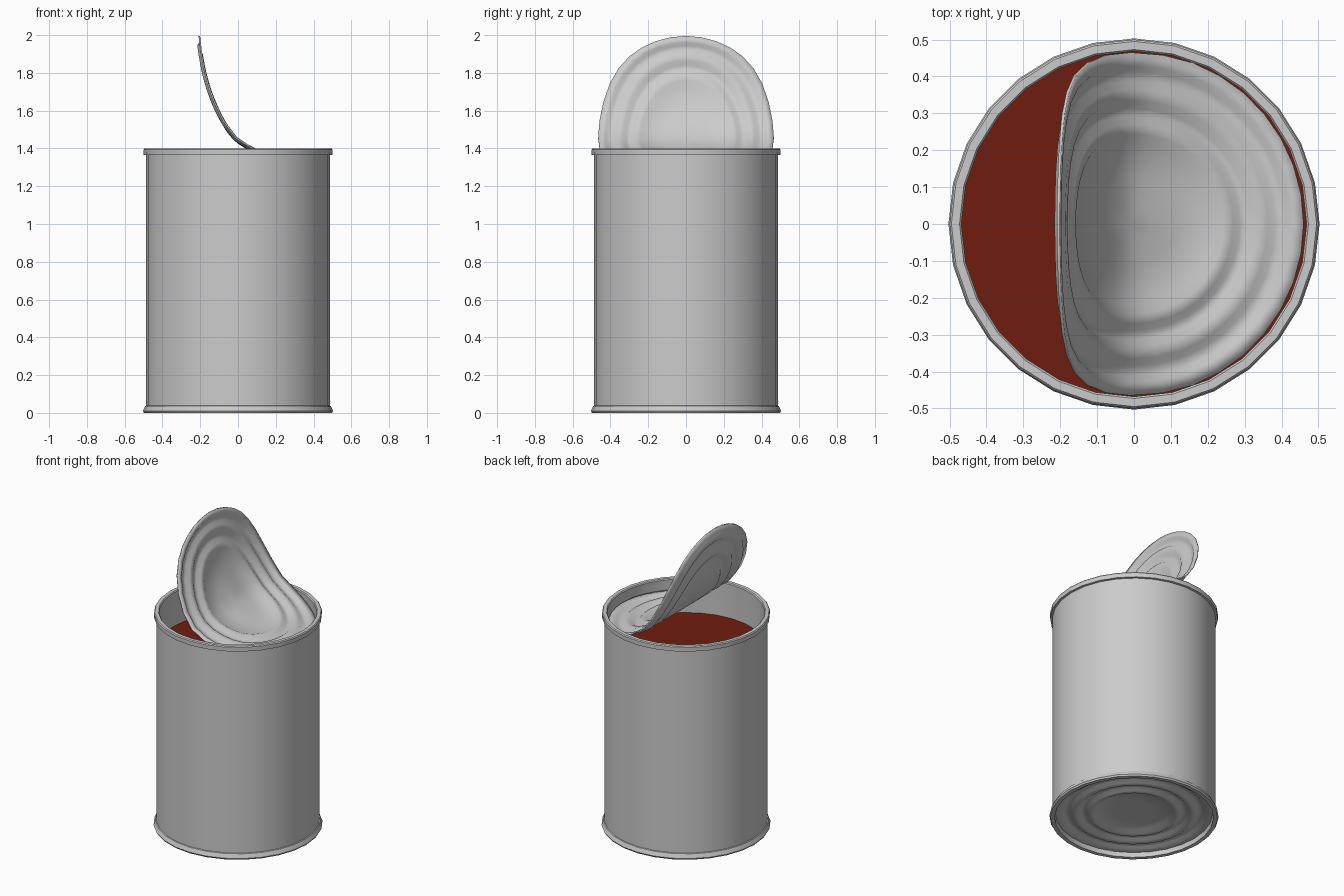
import bpy, math
from mathutils import Vector

if "Cube" in bpy.data.objects:
    bpy.data.objects.remove(bpy.data.objects["Cube"])

SIDES = 28


def make_object(name, verts, faces, angle=40):
    mesh = bpy.data.meshes.new(name)
    mesh.from_pydata(verts, [], faces)
    mesh.update()
    obj = bpy.data.objects.new(name, mesh)
    bpy.context.collection.objects.link(obj)
    bpy.ops.object.select_all(action='DESELECT')
    obj.select_set(True)
    bpy.context.view_layer.objects.active = obj
    bpy.ops.object.shade_smooth_by_angle(angle=math.radians(angle))
    return obj


def lathe(profile, place=None, cap=False, sides=SIDES):
    """Rings of (radius, height); place maps a flat point to its final spot."""
    place = place or (lambda x, y, h: (x, y, h))
    verts, faces = [], []
    for r, h in profile:
        for k in range(sides):
            a = math.tau * k / sides
            verts.append(place(r * math.cos(a), r * math.sin(a), h))
    for i in range(len(profile) - 1):
        for k in range(sides):
            n = (k + 1) % sides
            faces.append((i * sides + k, i * sides + n,
                          (i + 1) * sides + n, (i + 1) * sides + k))
    if cap:  # close the last ring with a fan
        base = (len(profile) - 1) * sides
        verts.append(place(0, 0, profile[-1][1]))
        faces += [(base + k, base + (k + 1) % sides, len(verts) - 1) for k in range(sides)]
    return verts, faces


# Can wall: bottom rim, outer side, top rim and inner side
wall = [(0.468, 0.03), (0.472, 0.0), (0.497, 0.0), (0.503, 0.01), (0.492, 0.036),
        (0.486, 0.038), (0.486, 1.364), (0.499, 1.366), (0.5, 1.394),
        (0.495, 1.4), (0.473, 1.4), (0.468, 1.394), (0.47, 1.36), (0.474, 1.1)]
make_object("can_wall", *lathe(wall))

# Pressed concentric rings shared by the bottom and the lid
rings = [(0.465, 0.0), (0.43, 0.0), (0.415, -0.012), (0.385, -0.012), (0.365, 0.003),
         (0.335, 0.003), (0.315, -0.012), (0.29, -0.012), (0.27, 0.003),
         (0.245, 0.003), (0.22, -0.012), (0.12, -0.012)]

# Bottom panel, seen from below (radii reversed in y so it faces down)
bottom = [(r + 0.004 if r > 0.46 else r, 0.03 - h) for r, h in rings]
make_object("can_bottom", *lathe(bottom, lambda x, y, h: (x, -y, h), cap=True))

# Red contents
contents = make_object("contents", *lathe([(0.473, 1.17)], cap=True))
red = bpy.data.materials.new("red_sauce")
red.diffuse_color = (0.16, 0.012, 0.004, 1)
red.use_nodes = True
red.node_tree.nodes["Principled BSDF"].inputs["Base Color"].default_value = red.diffuse_color
contents.data.materials.append(red)

# Peeled lid: a disc bent along this side profile (x, z), hinge to tip
R = 0.465
bend = [Vector(p) for p in ((0.46, 1.33), (0.345, 1.325), (0.23, 1.34), (0.115, 1.383),
                            (-0.01, 1.455), (-0.10, 1.59), (-0.16, 1.745),
                            (-0.19, 1.88), (-0.205, 1.995))]
path = [2 * bend[0] - bend[1]] + bend + [2 * bend[-1] - bend[-2]]


def on_bend(s):
    """Smooth point on the bend, s from 0 (hinge) to 1 (tip)."""
    f = min(max(s, 0), 1) * (len(bend) - 1)
    i = min(int(f), len(bend) - 2)
    t = f - i
    a, b, c, d = path[i:i + 4]
    return 0.5 * (2 * b + (c - a) * t + (2 * a - 5 * b + 4 * c - d) * t * t
                  + (3 * b - a - 3 * c + d) * t ** 3)


def bent(x, y, h):
    s = (R - x) / (2 * R)
    p = on_bend(s)
    d = (on_bend(s + 0.01) - on_bend(s - 0.01)).normalized()
    return (p.x + d.y * h, y, p.y - d.x * h)


lid = make_object("peeled_lid", *lathe(rings + [(0.06, -0.012)], bent, cap=True, sides=36), 60)
thick = lid.modifiers.new("thickness", 'SOLIDIFY')
thick.thickness = 0.008
thick.offset = 0
